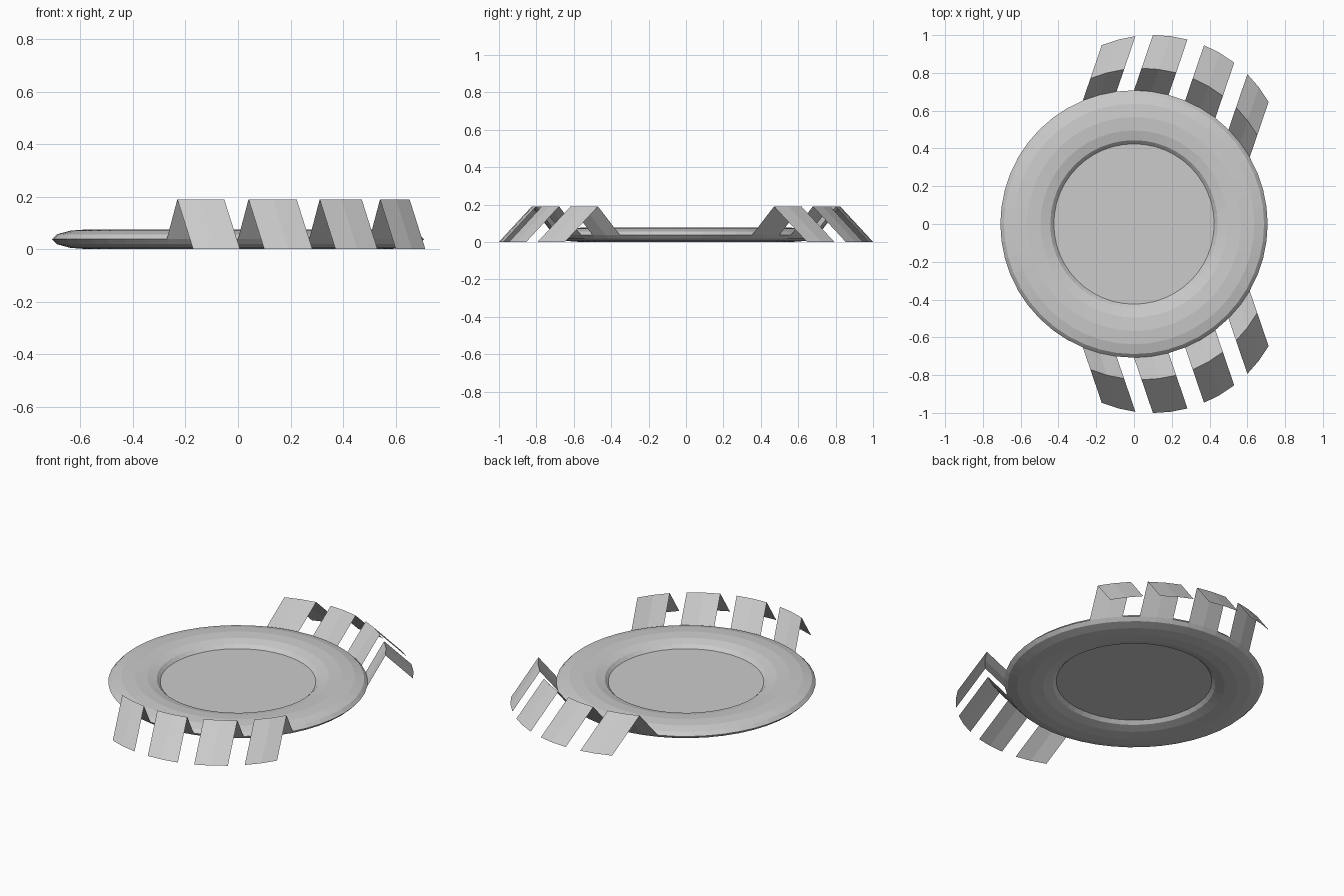
import bpy, bmesh
from math import cos, sin, pi, radians

if "Cube" in bpy.data.objects:
    bpy.data.objects.remove(bpy.data.objects["Cube"])

SEG, RINGS = 48, 12
MAJOR, MINOR, HALF_H = 0.566, 0.1415, 0.038
RIM = MAJOR + MINOR


def make_object(name, bm):
    mesh = bpy.data.meshes.new(name)
    bm.to_mesh(mesh)
    bm.free()
    obj = bpy.data.objects.new(name, mesh)
    bpy.context.collection.objects.link(obj)
    return obj


# Body: flattened ring with a thin disc filling the hole at mid height
bm = bmesh.new()
grid = []
for i in range(SEG):
    a = 2 * pi * i / SEG
    row = []
    for j in range(RINGS):
        b = 2 * pi * j / RINGS
        r = MAJOR + MINOR * cos(b)
        row.append(bm.verts.new((r * cos(a), r * sin(a), HALF_H * (1 + sin(b)))))
    grid.append(row)
for i in range(SEG):
    n = (i + 1) % SEG
    for j in range(RINGS):
        k = (j + 1) % RINGS
        bm.faces.new((grid[i][j], grid[n][j], grid[n][k], grid[i][k]))
bm.faces.new([row[RINGS // 2] for row in grid])
make_object("body", bm)


# Legs: rim edges swept up and out, then down to the ground
SWEEP = [(0, 0, HALF_H), (0.04, 0.117, 0.19), (0.10, 0.293, 0)]


def make_leg(name, start, side):
    bm = bmesh.new()
    rows = []
    for dx, dy, z in SWEEP:
        angles = [radians(start - 7.5 * k) for k in range(3)]
        rows.append([bm.verts.new((RIM * cos(a) + dx, side * (RIM * sin(a) + dy), z))
                     for a in angles])
    for lo, hi in zip(rows, rows[1:]):
        for k in range(2):
            quad = [lo[k], hi[k], hi[k + 1], lo[k + 1]]
            bm.faces.new(quad[::-1] if side > 0 else quad)
    bm.normal_update()
    # Outer panels should face upward
    if sum(f.normal.z for f in bm.faces) < 0:
        bmesh.ops.reverse_faces(bm, faces=bm.faces[:])
    make_object(name, bm)


for side, label in ((-1, "right"), (1, "left")):
    for i in range(4):
        make_leg(f"{label}_leg_{i + 1}", 112.5 - 22.5 * i, side)
